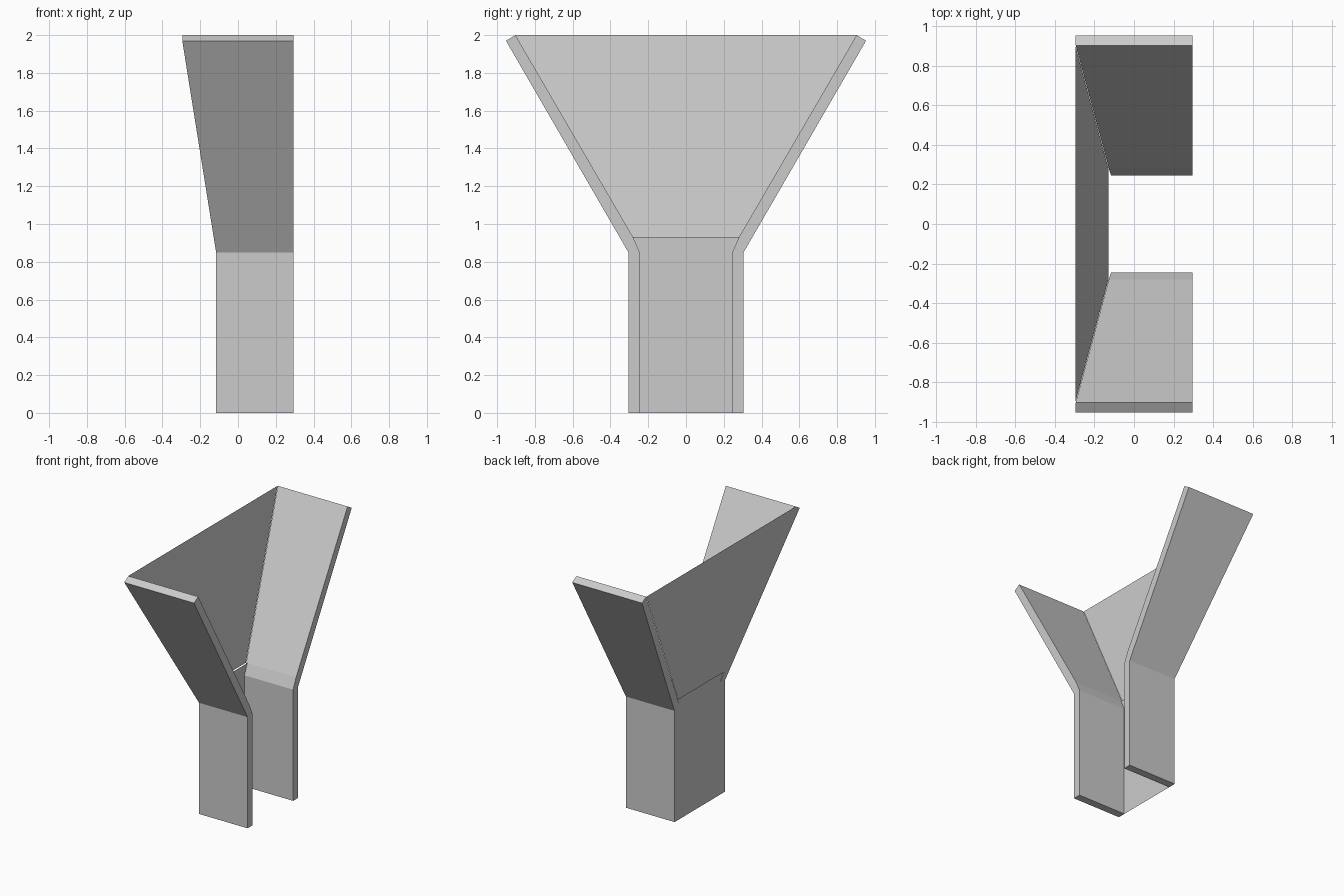
import bpy

if "Cube" in bpy.data.objects:
    bpy.data.objects.remove(bpy.data.objects["Cube"])

FRONT_X = 0.295
# stations up the wall: outer (y, z), inner (y, z), rear x
STATIONS = [
    ((0.305, 0.0), (0.245, 0.0), -0.116),
    ((0.305, 0.85), (0.245, 0.85), -0.116),
    ((0.345, 0.919), (0.28, 0.93), -0.127),
    ((0.953, 1.97), (0.903, 2.0), -0.295),
]


def make(name, verts, faces):
    mesh = bpy.data.meshes.new(name)
    mesh.from_pydata(verts, [], faces)
    mesh.update()
    obj = bpy.data.objects.new(name, mesh)
    bpy.context.collection.objects.link(obj)
    return obj


def side_wall(name, side):
    verts, faces = [], []
    for (oy, oz), (iy, iz), back in STATIONS:
        verts += [(back, side * oy, oz), (FRONT_X, side * oy, oz),
                  (FRONT_X, side * iy, iz), (back, side * iy, iz)]
    for s in range(len(STATIONS) - 1):
        a = s * 4
        for k in range(4):
            n = (k + 1) % 4
            faces.append((a + k, a + n, a + n + 4, a + k + 4))
    last = len(verts) - 4
    faces += [(3, 2, 1, 0), (last, last + 1, last + 2, last + 3)]
    if side < 0:
        faces = [f[::-1] for f in faces]
    # orientation: the +y loop runs clockwise seen from above, so flip all
    faces = [f[::-1] for f in faces] if side * (STATIONS[0][1][0] - STATIONS[0][0][0]) * side > 0 else faces
    obj = make(name, verts, faces)
    import bmesh
    bm = bmesh.new()
    bm.from_mesh(obj.data)
    bmesh.ops.recalc_face_normals(bm, faces=bm.faces)
    bm.to_mesh(obj.data)
    bm.free()
    return obj


# flared side walls
side_wall("left_wall", -1)
side_wall("right_wall", 1)

# thin upright back sheet of the chute
half = [(0.305, 0.0), (0.305, 0.85), (0.28, 0.93)]
outline = half + [(-y, z) for y, z in reversed(half)]
make("lower_back_sheet", [(-0.117, y, z) for y, z in outline], [tuple(reversed(range(6)))])

# thin sloping back sheet of the hopper
make("upper_back_sheet",
     [(-0.129, 0.28, 0.93), (-0.129, -0.28, 0.93), (-0.297, -0.903, 2.0), (-0.297, 0.903, 2.0)],
     [(0, 1, 2, 3)])
